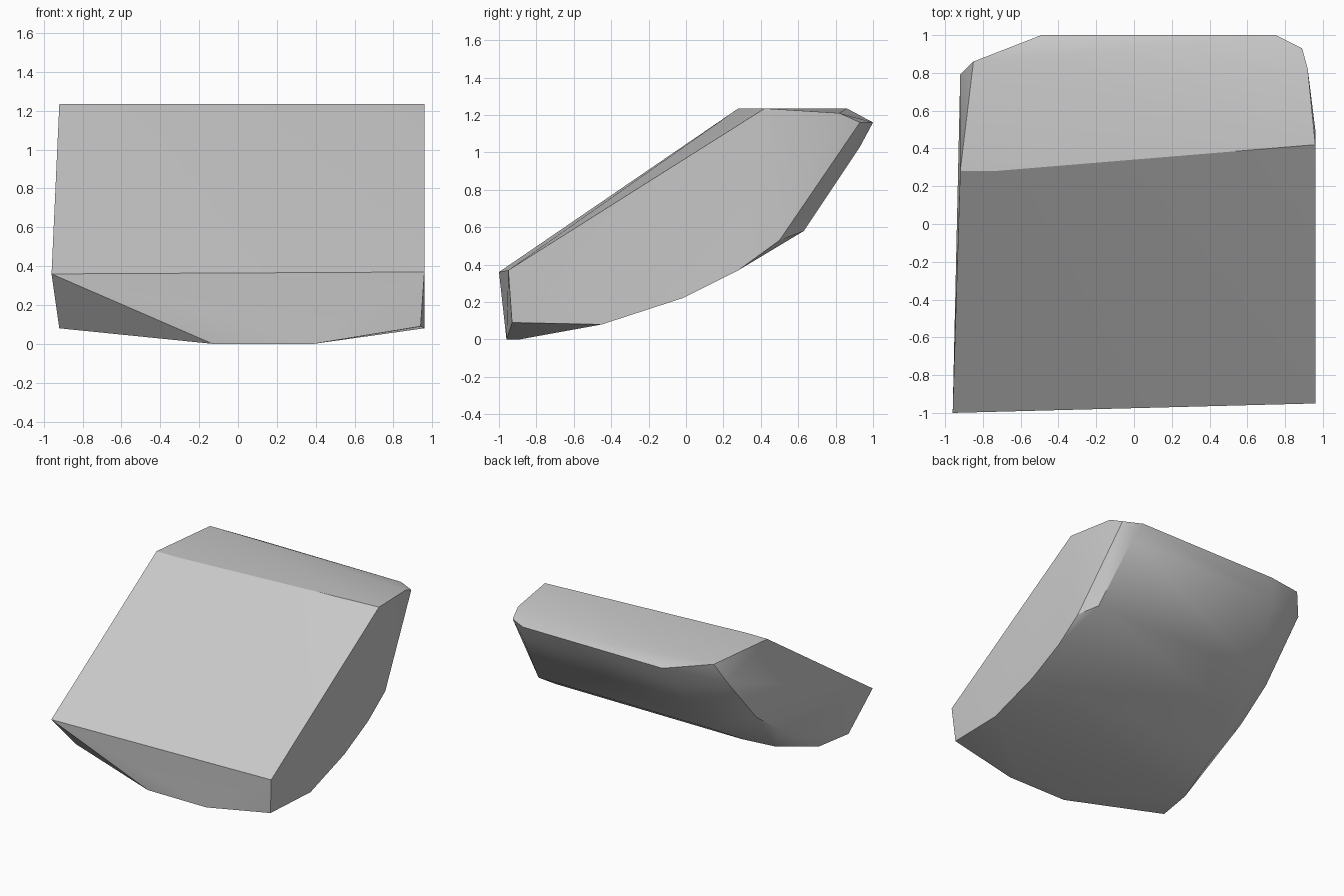
import bpy
import bmesh
import math

default_cube = bpy.data.objects.get("Cube")
if default_cube:
    bpy.data.objects.remove(default_cube, do_unlink=True)


def make_material(name, grey):
    """One flat colour for the viewport and for renders."""
    colour = (grey, grey, grey, 1)
    material = bpy.data.materials.new(name)
    material.use_nodes = True
    material.diffuse_color = colour
    shader = material.node_tree.nodes["Principled BSDF"]
    shader.inputs["Base Color"].default_value = colour
    shader.inputs["Roughness"].default_value = 0.9
    return material


def build_hull(name, points, material):
    """Wrap a convex skin around the points and merge coplanar triangles."""
    mesh = bpy.data.meshes.new(name)
    bm = bmesh.new()
    for point in points:
        bm.verts.new(point)
    result = bmesh.ops.convex_hull(bm, input=bm.verts[:])
    unused = {item for item in result["geom_interior"] + result["geom_unused"]
              if isinstance(item, bmesh.types.BMVert)}
    bmesh.ops.delete(bm, geom=list(unused), context="VERTS")
    bmesh.ops.dissolve_limit(bm, angle_limit=math.radians(1.5),
                             verts=bm.verts[:], edges=bm.edges[:])
    bmesh.ops.recalc_face_normals(bm, faces=bm.faces[:])
    bm.to_mesh(mesh)
    bm.free()
    mesh.materials.append(material)
    rock = bpy.data.objects.new(name, mesh)
    bpy.context.collection.objects.link(rock)
    return rock


# Curved underside, from the front toe to the back lip: y, z, lower x, upper x
underside_ribs = [
    (-.96, 0, -.13, .39),
    (-.89, 0, -.13, .39),
    (-.45, .08, -.87, .96),
    (-.02, .22, -.79, .96),
    (.28, .37, -.69, .96),
    (.63, .58, -.66, .87),
    (.93, 1.03, -.55, .8),
    (1, 1.16, -.49, .75),
]

# Corners of the sloping front slab
slope_corners = [
    (-.96, -1, .36), (.96, -.95, .37),
    (.96, .42, 1.235), (-.74, .28, 1.235), (-.92, .28, 1.235),
]

# Chipped edge on the -x side, bottom to top
chipped_edge = [
    (-.92, -.75, .08), (-.92, .13, .45), (-.92, .42, .66),
    (-.92, .79, 1.08), (-.85, .86, 1.235),
]

# Cleaner cut on the +x side, bottom to top
clean_edge = [
    (.94, -.93, .09), (.96, .5, .53), (.89, .93, 1.16), (.92, .82, 1.21),
]

rib_points = [(x, y, z) for y, z, *ends in underside_ribs for x in ends]
stone = make_material("stone_grey", .58)
rock = build_hull("rock", rib_points + slope_corners + chipped_edge + clean_edge, stone)

# Soft shading over the rounded underside, crisp breaks at the cut faces
bpy.ops.object.select_all(action="DESELECT")
rock.select_set(True)
bpy.context.view_layer.objects.active = rock
bpy.ops.object.shade_smooth_by_angle(angle=math.radians(30))
